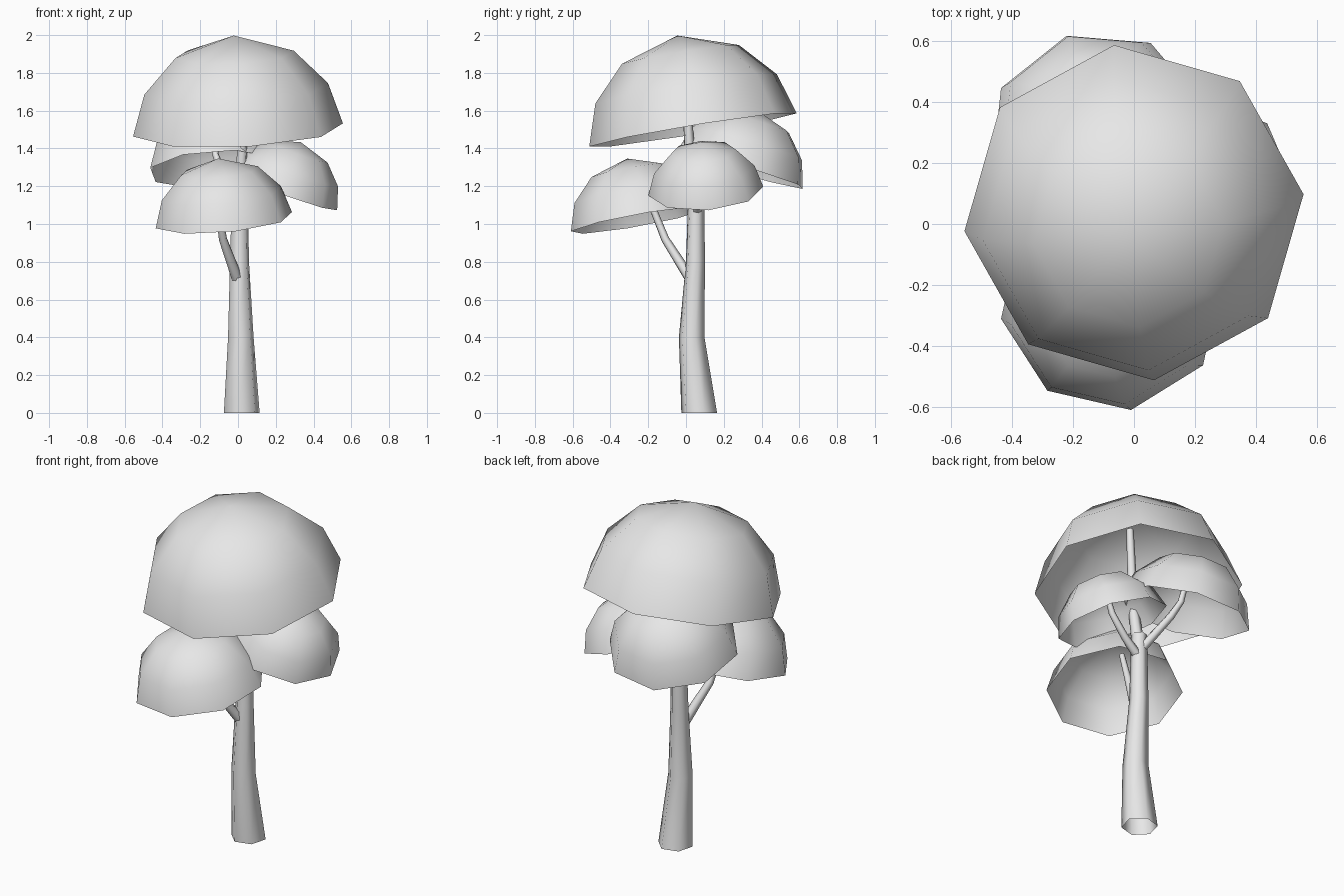
import bpy, bmesh, math
from mathutils import Vector

cube = bpy.data.objects.get("Cube")
if cube:
    bpy.data.objects.remove(cube, do_unlink=True)

COLOUR = (0.8, 0.8, 0.8, 1.0)
grey = bpy.data.materials.new("plain grey")
grey.use_nodes = True
grey.diffuse_color = COLOUR
grey.node_tree.nodes["Principled BSDF"].inputs["Base Color"].default_value = COLOUR


def finish(bm, name):
    """Turn a bmesh into a smooth-shaded object."""
    for f in bm.faces:
        f.smooth = True
    mesh = bpy.data.meshes.new(name)
    bm.to_mesh(mesh)
    bm.free()
    mesh.materials.append(grey)
    obj = bpy.data.objects.new(name, mesh)
    bpy.context.collection.objects.link(obj)
    return obj


def bridge(bm, a, b):
    n = len(a)
    for i in range(n):
        bm.faces.new((a[i], a[(i + 1) % n], b[(i + 1) % n], b[i]))


# Dome profile for a rim radius of 1: (radius, height), then the pole
PROFILE = [(1.0, 0.0), (0.875, 0.394), (0.563, 0.725)]
POLE = 0.905


def canopy(name, centre, radius, slope, phase):
    """Hollow eight-sided dome whose rim plane rises by slope along x and y."""
    tilt = Vector((0, 0, 1)).rotation_difference(
        Vector((-slope[0], -slope[1], 1)).normalized())
    place = lambda v: Vector(centre) + tilt @ (Vector(v) * radius)
    bm = bmesh.new()
    rings = []
    for r, h in PROFILE:
        angles = [math.radians(phase + 45 * i) for i in range(8)]
        rings.append([bm.verts.new(place((r * math.cos(a), r * math.sin(a), h)))
                      for a in angles])
    for a, b in zip(rings, rings[1:]):
        bridge(bm, a, b)
    pole = bm.verts.new(place((0, 0, POLE)))
    for i in range(8):
        bm.faces.new((rings[-1][i], rings[-1][(i + 1) % 8], pole))
    return finish(bm, name)


def limb(name, path, sides=6, level=False):
    """Tapered open tube through (x, y, z, radius) points."""
    bm = bmesh.new()
    pts = [Vector(p[:3]) for p in path]
    rings = []
    for i, p in enumerate(pts):
        d = pts[min(i + 1, len(pts) - 1)] - pts[max(i - 1, 0)]
        q = Vector((0, 0, 1)).rotation_difference(Vector((0, 0, 1)) if level else d.normalized())
        ring = []
        for k in range(sides):
            a = 2 * math.pi * k / sides + math.radians(15)
            ring.append(bm.verts.new(
                p + q @ Vector((math.cos(a), math.sin(a), 0)) * path[i][3]))
        rings.append(ring)
    for a, b in zip(rings, rings[1:]):
        bridge(bm, a, b)
    return finish(bm, name)


# Trunk and the leader that carries the top canopy
limb("trunk", [(0.02, 0.07, 0, 0.098), (0.015, 0.03, 0.4, 0.07),
               (0.008, 0.05, 0.8, 0.052), (0.01, 0.055, 1.2, 0.043)], level=True)
limb("top_branch", [(0.01, 0.055, 1.1, 0.036), (0.022, 0.02, 1.38, 0.028),
                    (0.02, -0.01, 1.88, 0.02)])

# Side branches
limb("front_branch", [(0.0, 0.03, 0.70, 0.03), (-0.08, -0.11, 0.92, 0.022),
                      (-0.10, -0.17, 1.07, 0.019), (-0.10, -0.22, 1.24, 0.015)])
limb("left_branch", [(0.01, 0.055, 1.06, 0.027), (0.13, 0.075, 1.14, 0.021),
                     (0.23, 0.09, 1.24, 0.018), (0.27, 0.095, 1.34, 0.014)])
limb("back_branch", [(0.01, 0.055, 1.10, 0.027), (-0.09, 0.2, 1.29, 0.022),
                     (-0.12, 0.25, 1.37, 0.018), (-0.13, 0.29, 1.5, 0.014)])

# Canopies
canopy("top_canopy", (0.0, 0.037, 1.498), 0.56, (0.045, 0.165), 6.5)
canopy("front_canopy", (-0.075, -0.252, 1.02), 0.368, (0.09, 0.18), 9.8)
canopy("left_canopy", (0.238, 0.105, 1.175), 0.305, (-0.36, 0.07), 2)
canopy("back_canopy", (-0.118, 0.285, 1.288), 0.362, (0.06, -0.29), 17)
